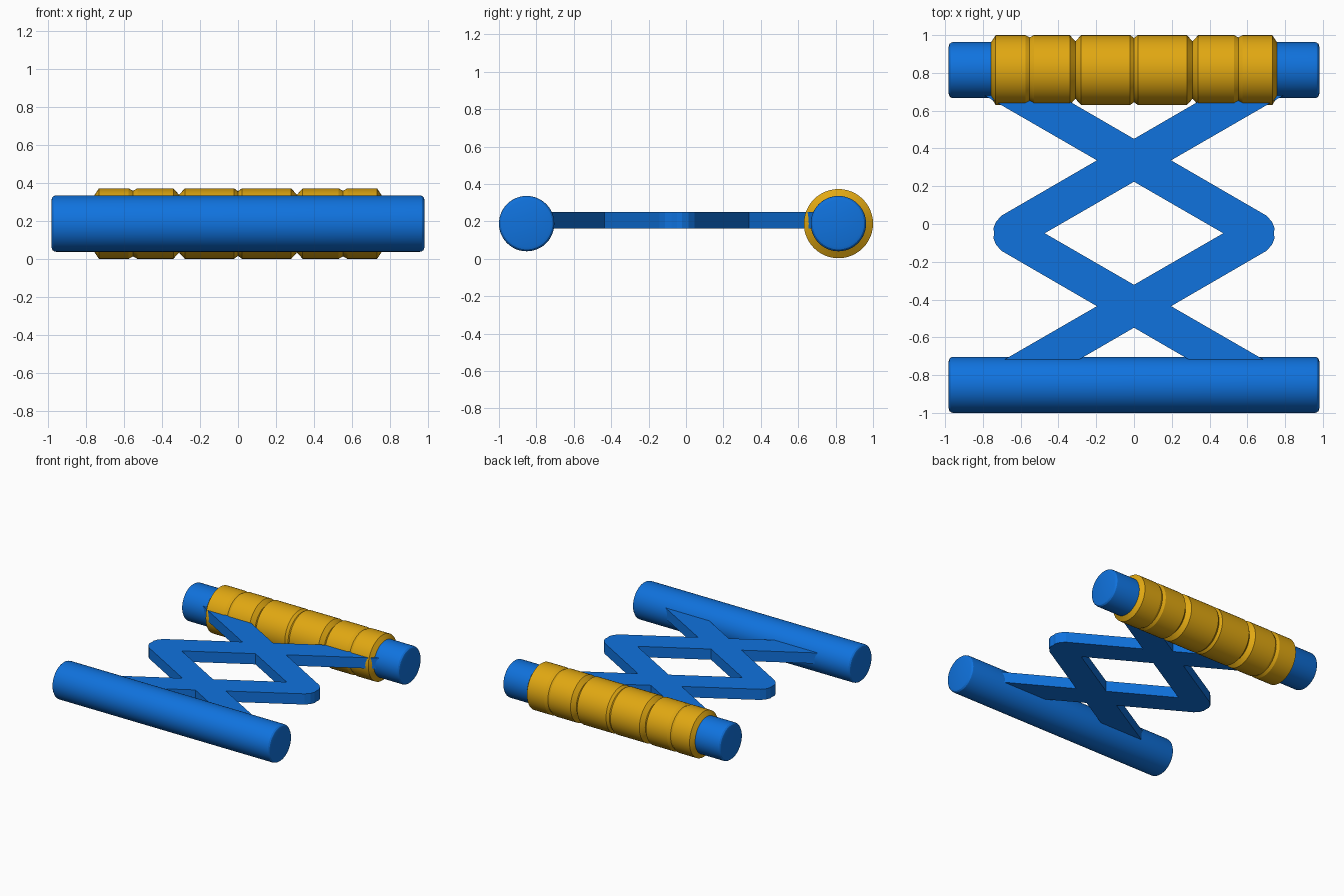
import bpy, bmesh, math

if "Cube" in bpy.data.objects:
    bpy.data.objects.remove(bpy.data.objects["Cube"])

def material(name, rgb):
    m = bpy.data.materials.new(name)
    m.diffuse_color = (*rgb, 1)
    m.use_nodes = True
    m.node_tree.nodes["Principled BSDF"].inputs["Base Color"].default_value = m.diffuse_color
    return m

BLUE = material("blue", (0.005, 0.17, 0.73))
AMBER = material("amber", (0.75, 0.39, 0.006))
Z = 0.188

def finish(bm, name, mat):
    bmesh.ops.recalc_face_normals(bm, faces=bm.faces)
    me = bpy.data.meshes.new(name)
    bm.to_mesh(me)
    bm.free()
    me.materials.append(mat)
    ob = bpy.data.objects.new(name, me)
    bpy.context.collection.objects.link(ob)
    return ob

def lathe(name, profile, y, mat, n=48):
    """Solid of revolution about an x axis; profile = (x, radius) pairs, capped."""
    bm = bmesh.new()
    rings = [[bm.verts.new((x, y + r * math.cos(i * math.tau / n), Z + r * math.sin(i * math.tau / n)))
              for i in range(n)] for x, r in profile]
    for a, b in zip(rings, rings[1:]):
        for i in range(n):
            j = (i + 1) % n
            bm.faces.new((a[i], a[j], b[j], b[i]))
    bm.faces.new(rings[0])
    bm.faces.new(rings[-1])
    ob = finish(bm, name, mat)
    bpy.context.view_layer.objects.active = ob
    ob.select_set(True)
    bpy.ops.object.shade_smooth_by_angle(angle=math.radians(25))
    ob.select_set(False)

def mirrored(half):
    """Half profile runs from the centre outwards."""
    return [(-x, r) for x, r in reversed(half)] + [p for p in half if p[0] > 0]

# Bars with rounded rims
bar = mirrored([(0.958, 0.148), (0.968, 0.146), (0.977, 0.138), (0.981, 0.125)])
lathe("front_bar", bar, -0.852, BLUE)
lathe("rear_bar", bar, 0.815, BLUE)

# Segmented grip on the rear bar
grip = mirrored([(0, 0.170), (0.02, 0.185), (0.28, 0.185), (0.31, 0.152), (0.34, 0.185),
                 (0.53, 0.185), (0.552, 0.173), (0.575, 0.185), (0.732, 0.185), (0.757, 0.147)])
lathe("grip", grip, 0.815, AMBER)

# Scissor linkage: two chevrons, mirrored, crossing on x = 0
T = math.tan(math.radians(30))
W = 0.1975                       # half of an arm's width measured along x
EY, EX = -0.049, 0.67            # elbow centre
UP, LOW = 0.73, -0.76            # arm ends hidden in the bars

def chevron(name, s):
    cx = lambda y: EX - abs(y - EY) / T
    tip = [(0.70, 0.094), (0.73, 0.062), (0.744, 0.028), (0.741, 0)]
    pts = [(cx(UP) - W, UP), (cx(UP) + W, UP)]
    pts += [(x, EY + d) for x, d in tip] + [(x, EY - d) for x, d in reversed(tip[:-1])]
    pts += [(cx(LOW) + W, LOW), (cx(LOW) - W, LOW), (EX - W, EY)]
    bm = bmesh.new()
    f = bm.faces.new([bm.verts.new((s * x, y, 0.163)) for x, y in pts])
    ext = bmesh.ops.extrude_face_region(bm, geom=[f])
    bmesh.ops.translate(bm, vec=(0, 0, 0.087),
                        verts=[v for v in ext["geom"] if isinstance(v, bmesh.types.BMVert)])
    return finish(bm, name, BLUE)

chevron("right_link", 1)
chevron("left_link", -1)
